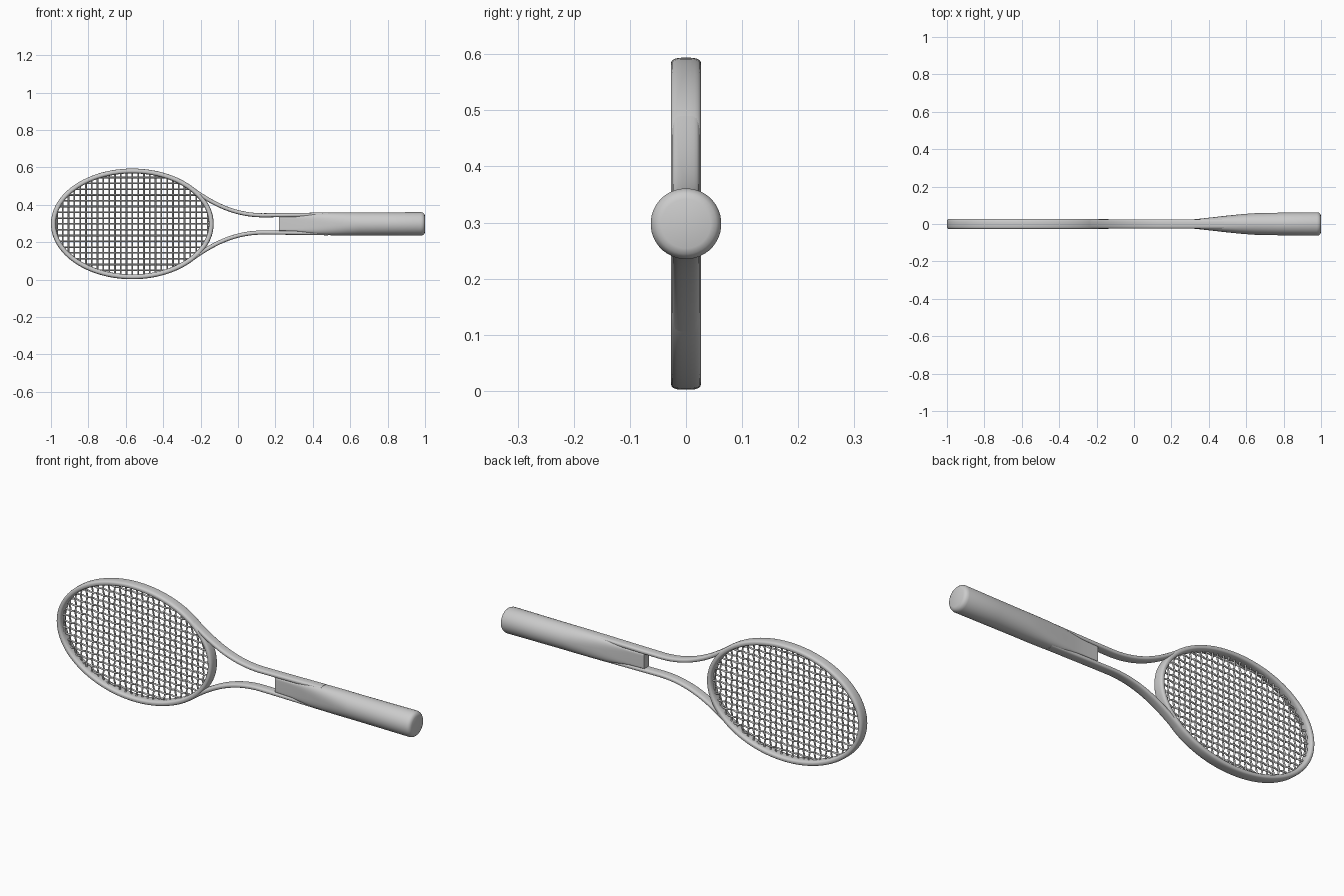
import bpy, bmesh, math
from mathutils import Vector

cube = bpy.data.objects.get("Cube")
if cube:
    bpy.data.objects.remove(cube, do_unlink=True)

grey = bpy.data.materials.new("light grey")
grey.use_nodes = True
grey.diffuse_color = (0.6, 0.6, 0.6, 1)
grey.node_tree.nodes["Principled BSDF"].inputs["Base Color"].default_value = (0.6, 0.6, 0.6, 1)

CX, CZ = -0.565, 0.298      # centre of the head
RX, RZ = 0.422, 0.283       # middle line of the hoop


def superellipse(a, b, power, count):
    """Points of a rounded rectangle with half sizes a and b."""
    points = []
    for i in range(count):
        t = math.tau * (i + 0.5) / count
        c, s = math.cos(t), math.sin(t)
        points.append((math.copysign(abs(c) ** (2 / power), c) * a,
                       math.copysign(abs(s) ** (2 / power), s) * b))
    return points


def loft(name, rings, closed=False, angle=40):
    """Skin a list of point rings into a smooth object."""
    bm = bmesh.new()
    loops = [[bm.verts.new(p) for p in ring] for ring in rings]
    count = len(loops[0])
    pairs = list(zip(loops, loops[1:]))
    if closed:
        pairs.append((loops[-1], loops[0]))
    for a, b in pairs:
        for i in range(count):
            j = (i + 1) % count
            bm.faces.new((a[i], a[j], b[j], b[i]))
    if not closed:
        bm.faces.new(loops[0])
        bm.faces.new(loops[-1])
    bmesh.ops.recalc_face_normals(bm, faces=bm.faces)
    mesh = bpy.data.meshes.new(name)
    bm.to_mesh(mesh)
    bm.free()
    mesh.materials.append(grey)
    obj = bpy.data.objects.new(name, mesh)
    bpy.context.collection.objects.link(obj)
    bpy.ops.object.select_all(action="DESELECT")
    obj.select_set(True)
    bpy.context.view_layer.objects.active = obj
    bpy.ops.object.shade_smooth_by_angle(angle=math.radians(angle))
    return obj


def sweep(name, path, section, closed=False):
    """Carry a section (in-plane, depth) along a path in the xz plane."""
    rings = []
    n = len(path)
    for i, p in enumerate(path):
        before = path[i - 1] if closed or i else p
        after = path[(i + 1) % n] if closed or i < n - 1 else p
        d = (after - before).normalized()
        normal = Vector((-d.z, 0, d.x))
        rings.append([p + normal * u + Vector((0, v, 0)) for u, v in section])
    return loft(name, rings, closed)


def bezier(p0, p1, p2, p3, steps):
    for i in range(steps + 1):
        t = i / steps
        yield (p0 * (1 - t) ** 3 + p1 * 3 * t * (1 - t) ** 2
               + p2 * 3 * t * t * (1 - t) + p3 * t ** 3)


# Oval hoop
oval = [Vector((CX + RX * math.cos(math.tau * i / 96), 0,
                CZ + RZ * math.sin(math.tau * i / 96))) for i in range(96)]
sweep("hoop", oval, superellipse(0.013, 0.027, 3, 20), closed=True)

# Two throat arms that run into the handle
for name, side in (("upper_throat_arm", 1), ("lower_throat_arm", -1)):
    at = lambda x, z: Vector((x, 0, CZ + side * z))
    path = list(bezier(at(-0.24, 0.183), at(-0.13, 0.105), at(-0.02, 0.048), at(0.13, 0.046), 24))
    path += [at(0.25, 0.047), at(0.48, 0.05)]
    sweep(name, path, superellipse(0.011, 0.024, 3, 20))

# Handle, from a flat block to a round grip: x, half depth, half height, squareness
stations = [(0.22, 0.021, 0.037, 12), (0.31, 0.024, 0.039, 9), (0.36, 0.029, 0.048, 5),
            (0.42, 0.036, 0.057, 3.4), (0.50, 0.045, 0.061, 2.6), (0.58, 0.053, 0.062, 2.2),
            (0.65, 0.058, 0.062, 2), (0.80, 0.061, 0.062, 2), (0.978, 0.063, 0.063, 2),
            (0.989, 0.060, 0.060, 2), (0.996, 0.054, 0.054, 2), (1.0, 0.044, 0.044, 2)]
loft("handle", [[(x, y, CZ + z) for y, z in superellipse(hy, hz, power, 40)]
                for x, hy, hz, power in stations])

# Woven strings
PITCH, THICK, WEAVE = 0.031, 0.0045, 0.004


def string(name, fixed, half, vertical, phase):
    """One string passing over and under its neighbours."""
    count = max(2, round(2 * half / PITCH * 2))
    rings = []
    for i in range(count + 1):
        s = -half + 2 * half * i / count
        y = WEAVE * math.cos(math.pi * s / PITCH + phase)
        ring = []
        for k in range(6):
            u = THICK * math.cos(math.tau * k / 6)
            v = y + THICK * math.sin(math.tau * k / 6)
            x, z = (fixed + u, s) if vertical else (s, fixed + u)
            ring.append((CX + x, v, CZ + z))
        rings.append(ring)
    return loft(name, rings, angle=65)


for i in range(-13, 14):
    x = i * PITCH
    if abs(x) < RX - 0.01:
        string(f"vertical_string_{i + 14}", x, RZ * math.sqrt(1 - (x / RX) ** 2), True, math.pi * (i % 2))
for i in range(-9, 10):
    z = i * PITCH
    if abs(z) < RZ - 0.01:
        string(f"horizontal_string_{i + 10}", z, RX * math.sqrt(1 - (z / RZ) ** 2), False, math.pi * ((i + 1) % 2))
